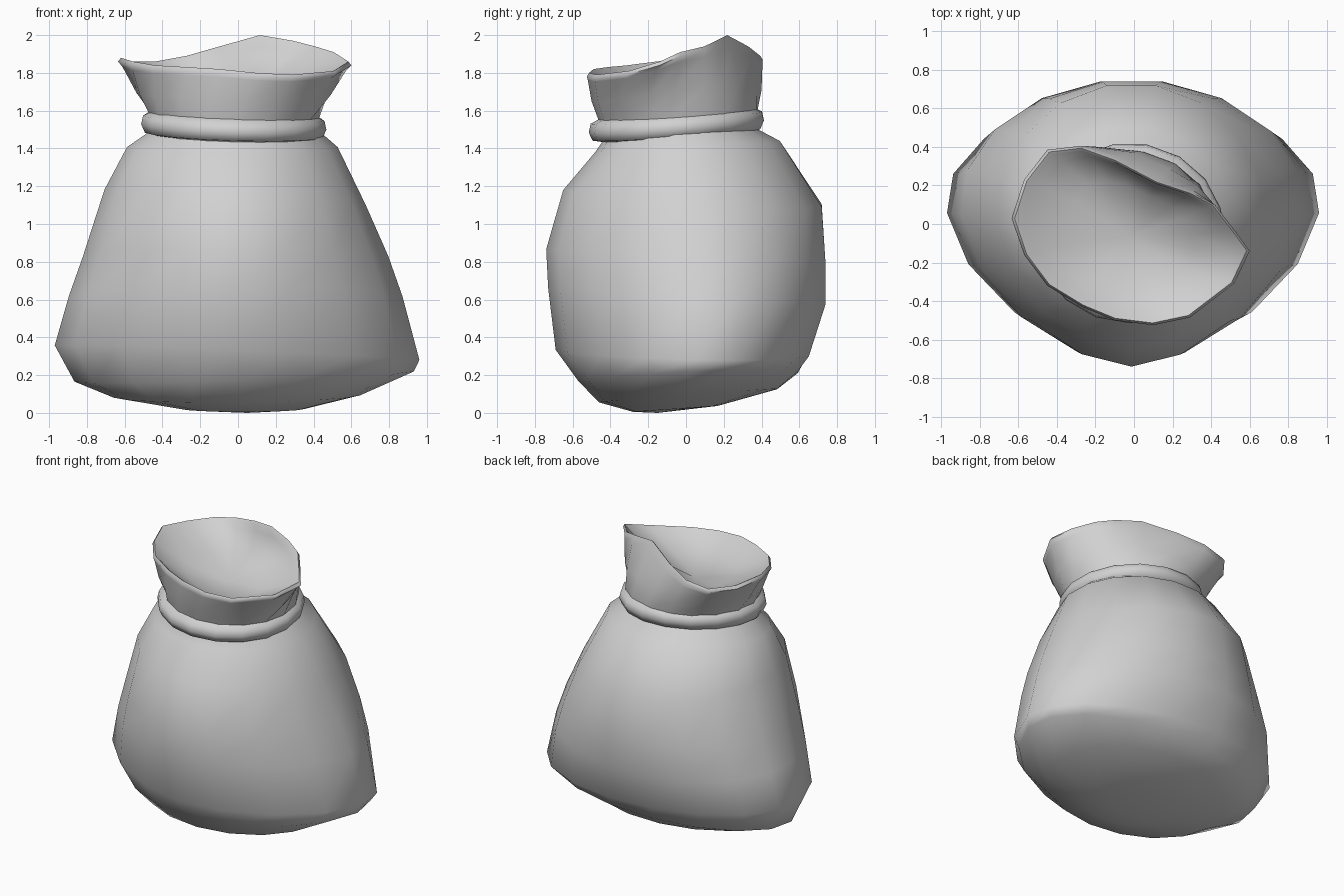
import bpy, bmesh, math
from mathutils import Vector

SIDES = 17

cube = bpy.data.objects.get("Cube")
if cube:
    bpy.data.objects.remove(cube, do_unlink=True)

cloth = bpy.data.materials.new("grey cloth")
cloth.use_nodes = True
grey = (0.64, 0.64, 0.64, 1)
cloth.diffuse_color = grey
cloth.node_tree.nodes["Principled BSDF"].inputs["Base Color"].default_value = grey


def ring(left, right, front, back, mid, z, tilt_x=0, tilt_y=0, power=2.0):
    """Closed tilted oval, starting at the front; power pinches the front half."""
    points = []
    for i in range(SIDES):
        a = math.tau * i / SIDES
        c, s = math.sin(a), -math.cos(a)
        p = power if s < 0 else 2
        u = math.copysign(abs(c) ** (2 / p), c)
        v = math.copysign(abs(s) ** (2 / p), s)
        x = (left + right) / 2 + u * (right - left) / 2
        y = mid + v * (back - mid if v > 0 else mid - front)
        points.append(Vector((x, y, z + tilt_x * x + tilt_y * y)))
    return points


def loft(name, rings, start=None, end=None, closed=False):
    """Skin the rings in order, with optional points capping the ends."""
    bm = bmesh.new()
    rows = [[bm.verts.new(p) for p in r] for r in rings]
    pairs = list(zip(rows, rows[1:]))
    if closed:
        pairs.append((rows[-1], rows[0]))
    for low, high in pairs:
        for i in range(SIDES):
            j = (i + 1) % SIDES
            bm.faces.new((low[i], low[j], high[j], high[i]))
    for tip, row in ((start, rows[0]), (end, rows[-1])):
        if tip:
            v = bm.verts.new(tip)
            for i in range(SIDES):
                j = (i + 1) % SIDES
                bm.faces.new((v, row[j], row[i]) if row is rows[0] else (v, row[i], row[j]))
    bmesh.ops.recalc_face_normals(bm, faces=bm.faces)
    mesh = bpy.data.meshes.new(name)
    bm.to_mesh(mesh)
    bm.free()
    mesh.materials.append(cloth)
    obj = bpy.data.objects.new(name, mesh)
    bpy.context.collection.objects.link(obj)
    bpy.ops.object.select_all(action="DESELECT")
    obj.select_set(True)
    bpy.context.view_layer.objects.active = obj
    bpy.ops.object.shade_smooth_by_angle(angle=math.radians(70))


# Sagging body, from the rounded underside up to the neck
body = [
    ring(-.3, .35, -.28, .17, -.05, .025, 0, .07),
    ring(-.66, .65, -.46, .49, 0, .09, .01, .075),
    ring(-.87, .935, -.57, .6, .08, .19, .03, .04, 1.8),
    ring(-.975, .965, -.69, .66, .11, .32, -.04, -.02, 1.75),
    ring(-.9, .875, -.73, .75, .1, .62, 0, -.06, 1.75),
    ring(-.825, .8, -.74, .75, .08, .83, 0, -.05, 1.75),
    ring(-.71, .68, -.65, .73, .05, 1.14, -.06, -.06, 1.85),
    ring(-.59, .53, -.48, .505, 0, 1.41, 0, .06),
    ring(-.49, .45, -.43, .385, -.03, 1.48, 0, .06),
    ring(-.45, .41, -.43, .36, -.03, 1.54, 0, .06),
]
loft("sack_body", body, start=(.05, -.15, 0), end=(0, 0, 1.54))

# Cord tied around the neck
cord = []
for inset, rise in ((.07, -.065), (.02, -.055), (0, -.01), (.01, .035), (.06, .06), (.12, 0)):
    cord.append(ring(-.515 + inset, .47 - inset, -.515 + inset, .42 - inset,
                     -.05, 1.53 + rise, -.03, .07))
loft("neck_cord", cord, closed=True)

# Flared mouth with an uneven rim
rim = [Vector(p) for p in (
    (.1, -.525, 1.8), (.29, -.485, 1.79), (.52, -.31, 1.81), (.6, -.14, 1.86),
    (.52, -.03, 1.91), (.42, .1, 1.94), (.3, .165, 1.97), (.12, .225, 2),
    (-.1, .34, 1.94), (-.28, .405, 1.89), (-.45, .385, 1.86), (-.57, .23, 1.86),
    (-.635, .03, 1.88), (-.57, -.16, 1.86), (-.45, -.32, 1.84), (-.27, -.43, 1.83),
    (-.1, -.5, 1.82))]
base = ring(-.46, .43, -.46, .38, -.05, 1.56, 0, .04)
centre = Vector((-.02, -.06, 0))


def blend(t, shrink, drop=0):
    """Outline between the neck and the rim, drawn in and lowered."""
    points = []
    for low, high in zip(base, rim):
        p = low.lerp(high, t)
        q = centre + (p - centre) * shrink
        points.append(Vector((q.x, q.y, p.z - drop)))
    return points


mouth = [blend(0, .97, .05), blend(0, 1), blend(.42, 1.03), blend(.85, 1.01),
         blend(1, 1, .02), blend(1, .975), blend(1, .945, .01), blend(.85, .89), blend(.6, .62)]
loft("sack_mouth", mouth, end=(-.02, -.06, 1.67))
